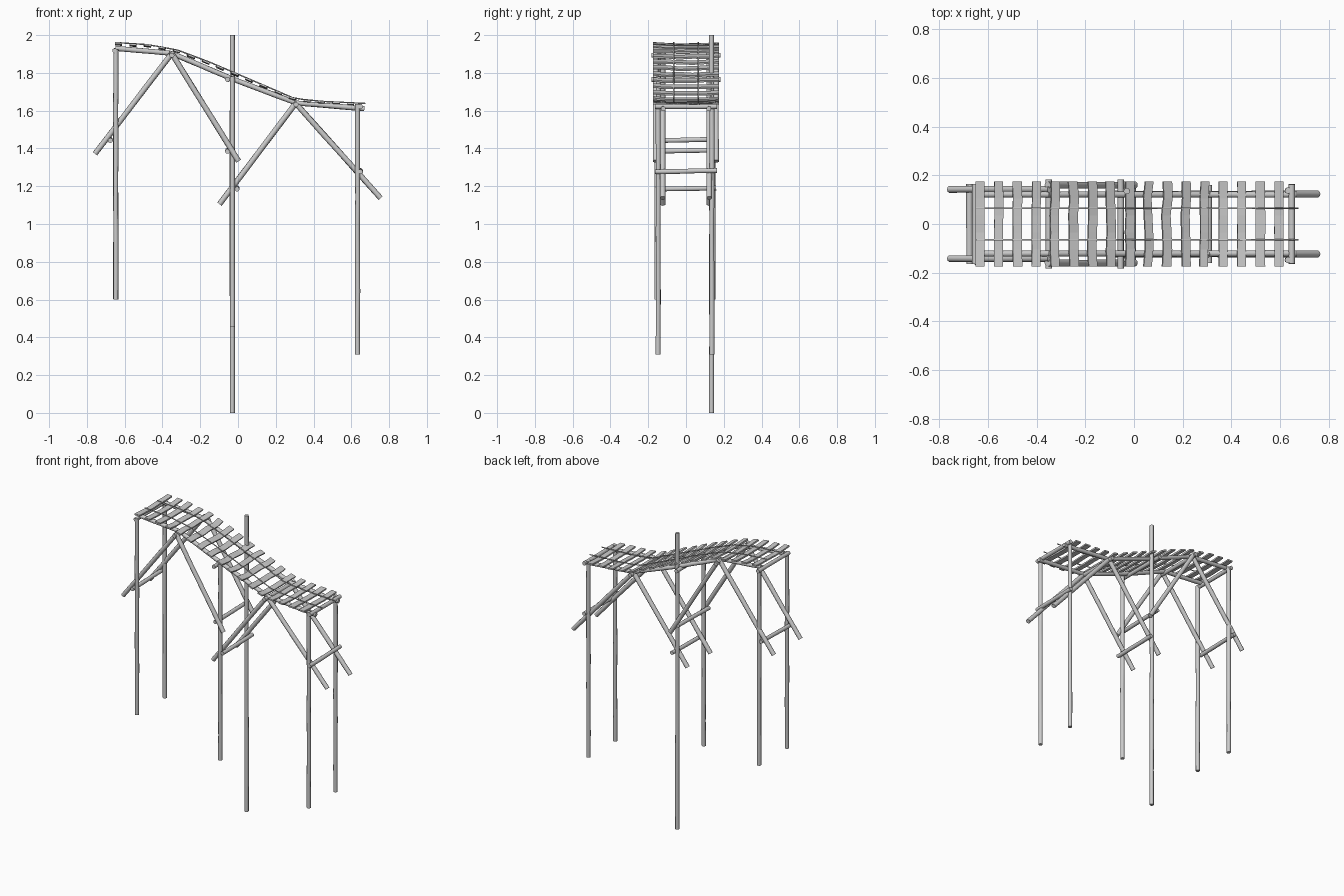
import bpy, bmesh, random
from math import cos, sin, tau, radians
from mathutils import Vector

if "Cube" in bpy.data.objects:
    bpy.data.objects.remove(bpy.data.objects["Cube"])

random.seed(4)


def finish(name, bm, smooth=False):
    bmesh.ops.recalc_face_normals(bm, faces=bm.faces)
    me = bpy.data.meshes.new(name)
    bm.to_mesh(me)
    bm.free()
    ob = bpy.data.objects.new(name, me)
    bpy.context.collection.objects.link(ob)
    if smooth:
        bpy.context.view_layer.objects.active = ob
        ob.select_set(True)
        bpy.ops.object.shade_smooth_by_angle(angle=radians(60))
        ob.select_set(False)
    return ob


def loft(bm, rings):
    # skin a list of equal point loops and cap both ends
    vs = [[bm.verts.new(p) for p in r] for r in rings]
    n = len(vs[0])
    for a, b in zip(vs, vs[1:]):
        for i in range(n):
            bm.faces.new((a[i], a[(i + 1) % n], b[(i + 1) % n], b[i]))
    bm.faces.new(vs[0][::-1])
    bm.faces.new(vs[-1])


def pole(name, points, r, sides=10, segs=1, wobble=0.0):
    # round timber along a path, slightly crooked when wobble is set
    pts = [Vector(p) for p in points]
    path = [pts[0]]
    for a, b in zip(pts, pts[1:]):
        path += [a.lerp(b, k / segs) for k in range(1, segs + 1)]
    rings = []
    for i, p in enumerate(path):
        t = (path[min(i + 1, len(path) - 1)] - path[max(i - 1, 0)]).normalized()
        ref = Vector((0, 1, 0)) if abs(t.y) < 0.9 else Vector((0, 0, 1))
        u = t.cross(ref).normalized()
        v = t.cross(u)
        off = Vector((0, 0, 0))
        if 0 < i < len(path) - 1:
            off = (u * random.uniform(-1, 1) + v * random.uniform(-1, 1)) * wobble
        rad = r * (1 + random.uniform(-25, 25) * wobble)
        rings.append([p + off + (u * cos(tau * k / sides) + v * sin(tau * k / sides)) * rad
                      for k in range(sides)])
    bm = bmesh.new()
    loft(bm, rings)
    return finish(name, bm, True)


# Upright posts: x, y, bottom, top
for name, x, y, z0, z1 in [
    ("left_front_post", -0.647, -0.155, 0.60, 1.925),
    ("left_back_post", -0.647, 0.143, 0.60, 1.925),
    ("middle_front_post", -0.03, -0.147, 0.455, 1.78),
    ("middle_back_post", -0.03, 0.135, 0.0, 2.0),
    ("right_front_post", 0.633, -0.148, 0.31, 1.635),
    ("right_back_post", 0.633, 0.137, 0.31, 1.635),
]:
    pole(name, [(x, y, z0), (x, y, z1)], 0.0132, segs=8, wobble=0.001)

# Long stringers, diagonal braces on both sides
STRINGER = [(-0.65, 1.93), (-0.35, 1.903), (-0.03, 1.768), (0.31, 1.64), (0.669, 1.61)]
BRACES = [
    ("left_outer_brace", (-0.345, 1.91), (-0.757, 1.372), 0.142),
    ("left_inner_brace", (-0.355, 1.91), (0.003, 1.332), 0.160),
    ("right_inner_brace", (0.31, 1.645), (-0.098, 1.105), 0.123),
    ("right_outer_brace", (0.30, 1.645), (0.755, 1.137), 0.123),
]
for side, s in (("front", -1), ("back", 1)):
    for i, (a, b) in enumerate(zip(STRINGER, STRINGER[1:])):
        pole(f"{side}_stringer_{i + 1}", [(a[0], s * 0.121, a[1]), (b[0], s * 0.121, b[1])],
             0.0132, segs=3, wobble=0.001)
    for name, a, b, y in BRACES:
        pole(f"{side}_{name}", [(a[0], s * y, a[1]), (b[0], s * y, b[1])],
             0.0145, segs=3, wobble=0.001)

# Cross beams under the deck and lower tie bars: x, z, half length
for i, (x, z, h) in enumerate([
    (-0.652, 1.917, 0.165), (-0.35, 1.893, 0.183), (-0.055, 1.765, 0.183),
    (0.307, 1.632, 0.16), (0.648, 1.622, 0.163),
]):
    pole(f"deck_cross_beam_{i + 1}", [(x, -h, z), (x, h, z)], 0.0132, segs=3, wobble=0.001)
for i, (x, z, h) in enumerate([
    (-0.676, 1.445, 0.165), (-0.055, 1.388, 0.165), (-0.005, 1.188, 0.16), (0.648, 1.28, 0.165),
]):
    pole(f"lower_tie_bar_{i + 1}", [(x, -h, z - 0.003), (x, h, z + 0.003)], 0.0132,
         segs=3, wobble=0.001)

# Deck curve shared by planks and ropes
DECK = [(-0.65, 1.957), (-0.47, 1.945), (-0.32, 1.917), (-0.15, 1.853), (0.01, 1.785),
        (0.15, 1.725), (0.3, 1.66), (0.45, 1.645), (0.68, 1.634)]


def deck_z(x):
    x = min(max(x, DECK[0][0]), DECK[-1][0])
    for (x0, z0), (x1, z1) in zip(DECK, DECK[1:]):
        if x <= x1:
            return z0 + (z1 - z0) * (x - x0) / (x1 - x0)


# Loose, slightly bent planks
for i in range(17):
    x = -0.633 + i * 0.0768
    d = Vector((0.1, 0, deck_z(x + 0.05) - deck_z(x - 0.05))).normalized()
    n = Vector((-d.z, 0, d.x))
    w = random.uniform(0.0175, 0.020)
    steep = min(1, abs(d.z) * 2.4)
    rings = []
    for k in range(6):
        y = -0.175 + 0.07 * k
        sag = (1 - (y / 0.175) ** 2) * 0.006
        c = Vector((x, y, deck_z(x) - sag + random.uniform(-0.002, 0.002)))
        c += d * random.uniform(-0.005, 0.005) * steep
        rings.append([c + d * a * w + n * b * 0.005
                      for a, b in ((-1, -1), (1, -1), (1, 1), (-1, 1))])
    bm = bmesh.new()
    loft(bm, rings)
    finish(f"plank_{i + 1}", bm)

# Thin ropes tying the planks together
for side, s in (("front", -1), ("back", 1)):
    xs = [-0.65 + 1.325 * k / 24 for k in range(25)]
    pole(f"{side}_deck_rope", [(x, s * 0.065, deck_z(x) + 0.004) for x in xs], 0.0035, sides=6)
